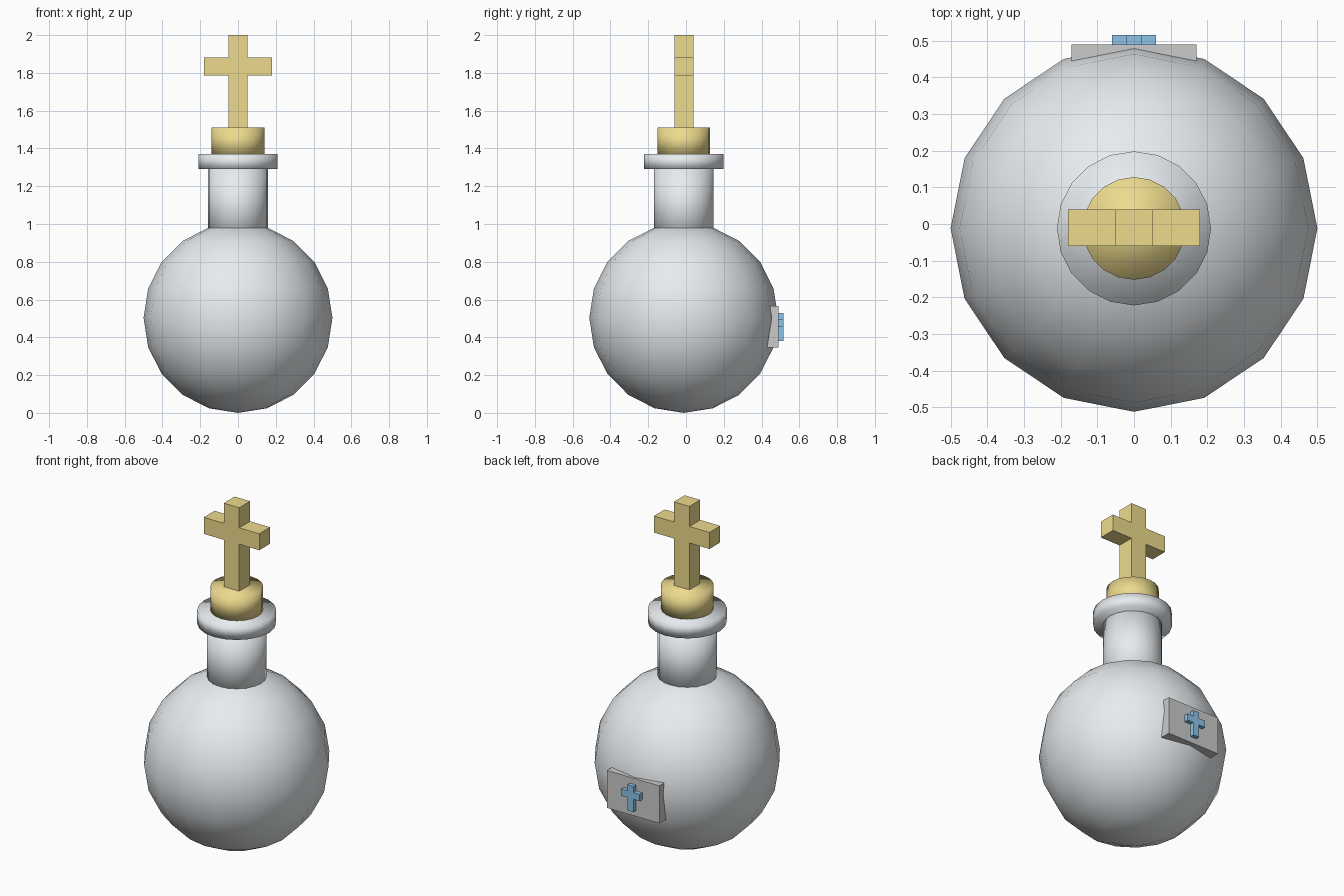
import bpy, bmesh, math

if "Cube" in bpy.data.objects:
    bpy.data.objects.remove(bpy.data.objects["Cube"])

CY = -0.012  # shared axis of the bottle


def material(name, rgb):
    m = bpy.data.materials.new(name)
    m.diffuse_color = (*rgb, 1)
    m.use_nodes = True
    m.node_tree.nodes["Principled BSDF"].inputs["Base Color"].default_value = m.diffuse_color
    return m


GLASS = material("pale_glass", (0.80, 0.84, 0.87))
GOLD = material("gold", (0.85, 0.71, 0.27))
BLUE = material("blue", (0.27, 0.55, 0.80))


def finish(name, bm, mat=None, smooth=False):
    bmesh.ops.recalc_face_normals(bm, faces=bm.faces)
    for f in bm.faces:
        f.smooth = smooth
    me = bpy.data.meshes.new(name)
    bm.to_mesh(me)
    bm.free()
    ob = bpy.data.objects.new(name, me)
    bpy.context.collection.objects.link(ob)
    if mat:
        me.materials.append(mat)
    return ob


def cylinder(name, r, z0, z1, mat):
    bm = bmesh.new()
    bmesh.ops.create_cone(bm, cap_ends=True, segments=20, radius1=r, radius2=r, depth=z1 - z0)
    bmesh.ops.translate(bm, verts=bm.verts, vec=(0, CY, (z0 + z1) / 2))
    return finish(name, bm, mat, True)


def prism(name, outline, y0, y1, mat=None):
    """Extrude an (x, z) outline from y0 to y1."""
    bm = bmesh.new()
    face = bm.faces.new([bm.verts.new((x, y0, z)) for x, z in outline])
    ext = bmesh.ops.extrude_face_region(bm, geom=[face])["geom"]
    moved = [v for v in ext if isinstance(v, bmesh.types.BMVert)]
    bmesh.ops.translate(bm, verts=moved, vec=(0, y1 - y0, 0))
    return finish(name, bm, mat)


def cross_outline(stem, arm, z0, a0, a1, z1):
    right = [(stem, z0), (stem, a0), (arm, a0), (arm, a1), (stem, a1), (stem, z1)]
    return right + [(-x, z) for x, z in reversed(right)]


# Round body
bm = bmesh.new()
bmesh.ops.create_uvsphere(bm, u_segments=16, v_segments=10, radius=0.5)
bmesh.ops.scale(bm, verts=bm.verts, vec=(1, 1, 1.006))
bmesh.ops.translate(bm, verts=bm.verts, vec=(0, CY, 0.503))
finish("bottle_body", bm, GLASS, True)

# Neck, lip and stopper
cylinder("bottle_neck", 0.158, 0.90, 1.30, GLASS)
cylinder("bottle_lip", 0.21, 1.29, 1.37, GLASS)
cylinder("stopper", 0.14, 1.36, 1.51, GOLD)

# Cross on the stopper
prism("stopper_cross", cross_outline(0.05, 0.18, 1.50, 1.785, 1.882, 2.0),
      CY - 0.048, CY + 0.052, GOLD)

# Label plate sunk into the back of the body, with a raised cross
prism("label_plate", [(-0.17, 0.345), (0.17, 0.345), (0.17, 0.565), (-0.17, 0.565)], 0.41, 0.49)
prism("label_cross", cross_outline(0.02, 0.06, 0.38, 0.455, 0.495, 0.53), 0.485, 0.515, BLUE)
